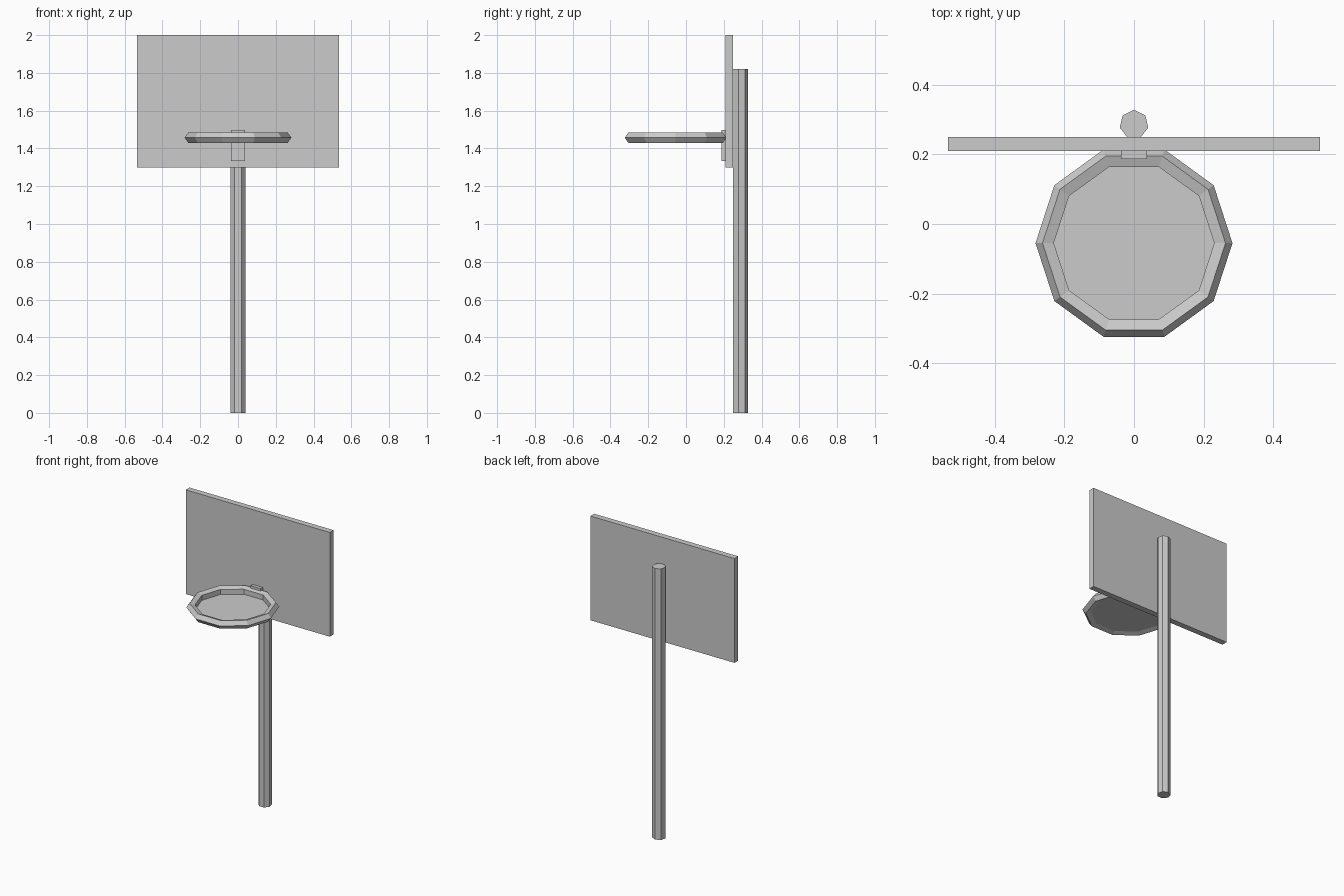
import bpy, bmesh
from math import pi

if "Cube" in bpy.data.objects:
    bpy.data.objects.remove(bpy.data.objects["Cube"])


def box(name, x, y, z):
    """Box from (min, max) ranges."""
    bpy.ops.mesh.primitive_cube_add(
        size=1, location=[(a + b) / 2 for a, b in (x, y, z)])
    ob = bpy.context.object
    ob.name = name
    ob.scale = [b - a for a, b in (x, y, z)]
    bpy.ops.object.transform_apply(location=False, rotation=False, scale=True)
    return ob


# Backboard and the small plate that holds the rim
box("backboard", (-0.535, 0.535), (0.21, 0.25), (1.30, 2.0))
box("rim_bracket", (-0.037, 0.037), (0.187, 0.212), (1.334, 1.498))

# Seven-sided pole, one corner pointing to the back
bpy.ops.mesh.primitive_cylinder_add(
    vertices=7, radius=0.042, depth=1.82, location=(0, 0.286, 0.91))
bpy.context.object.name = "pole"

# Ten-sided rim with a five-sided section
R, r, sides = 0.254, 0.029, 10
centre = (0, -0.055, 1.457)
bpy.ops.mesh.primitive_torus_add(
    major_radius=R, minor_radius=r, major_segments=sides, minor_segments=5,
    location=centre)
bpy.context.object.name = "rim"

# Flat sheet closing the rim at its lower inner edge
bpy.ops.mesh.primitive_circle_add(
    vertices=sides, radius=R - 0.809 * r, fill_type='NGON',
    location=(0, centre[1], centre[2] - 0.588 * r), rotation=(0, 0, pi / 2))
bpy.context.object.name = "rim_sheet"
